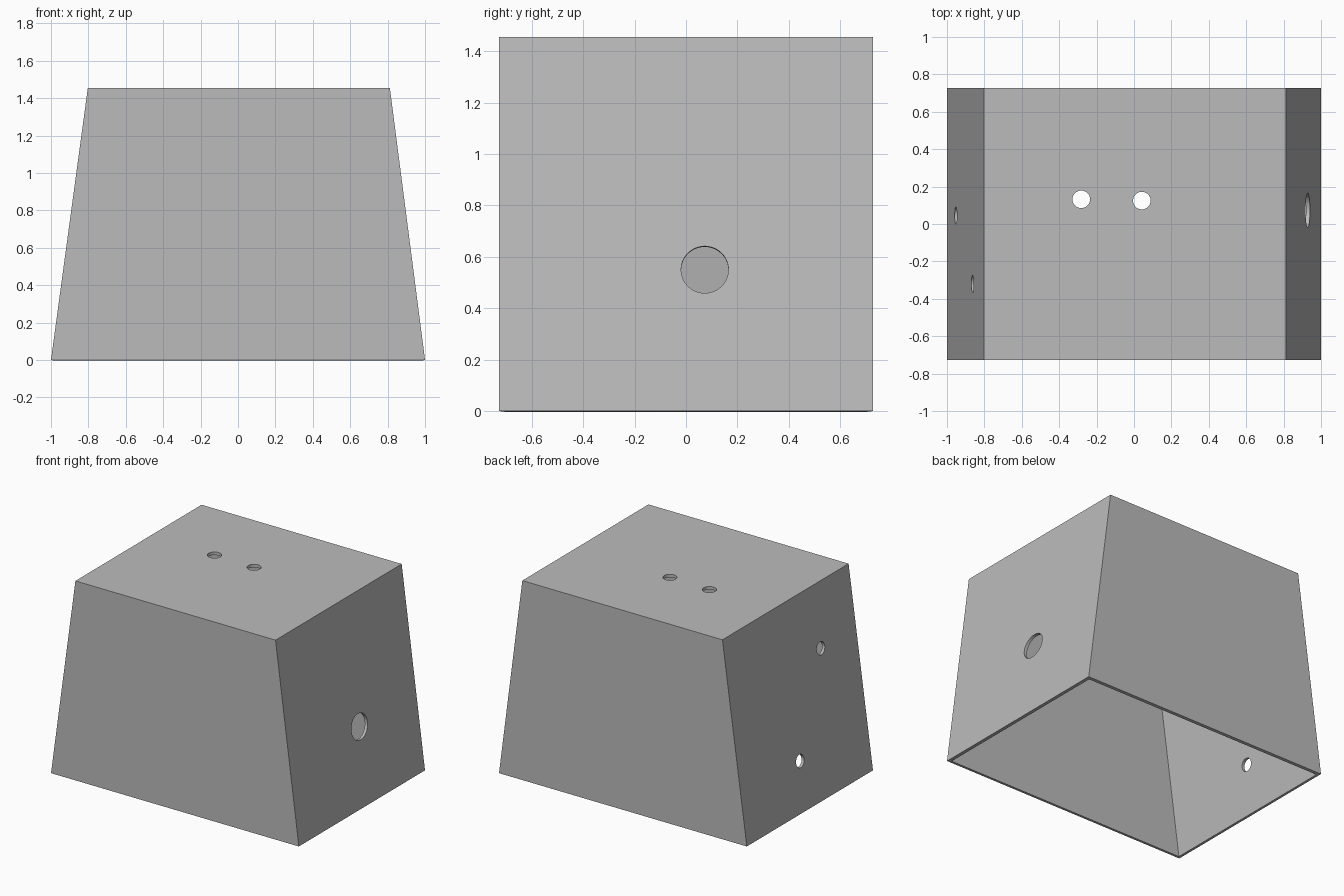
import bpy
import bmesh
from mathutils import Vector

if "Cube" in bpy.data.objects:
    bpy.data.objects.remove(bpy.data.objects["Cube"], do_unlink=True)

HEIGHT, DEPTH, WALL = 1.455, 0.727, 0.022
TOP_LEFT, TOP_RIGHT = 0.812, -0.803

grey = bpy.data.materials.new("plain grey")
grey.use_nodes = True
colour = (0.5, 0.5, 0.5, 1)
grey.diffuse_color = colour
grey.node_tree.nodes["Principled BSDF"].inputs["Base Color"].default_value = colour


def add_object(name, bm):
    mesh = bpy.data.meshes.new(name)
    bm.to_mesh(mesh)
    bm.free()
    mesh.materials.append(grey)
    obj = bpy.data.objects.new(name, mesh)
    bpy.context.collection.objects.link(obj)
    return obj


# Tapered cover: extruded trapezoid, open underneath, with thin walls
bm = bmesh.new()
outline = [(-1, 0), (1, 0), (TOP_LEFT, HEIGHT), (TOP_RIGHT, HEIGHT)]
front = bm.faces.new([bm.verts.new((x, -DEPTH, z)) for x, z in outline])
extruded = bmesh.ops.extrude_face_region(bm, geom=[front], use_keep_orig=True)["geom"]
bmesh.ops.translate(bm, vec=(0, 2 * DEPTH, 0),
                    verts=[v for v in extruded if isinstance(v, bmesh.types.BMVert)])
bmesh.ops.recalc_face_normals(bm, faces=bm.faces)
bottom = min(bm.faces, key=lambda f: f.calc_center_median().z)
bmesh.ops.delete(bm, geom=[bottom], context="FACES_ONLY")
cover = add_object("tapered_cover", bm)
walls = cover.modifiers.new("walls", "SOLIDIFY")
walls.thickness = WALL
walls.offset = -1
walls.use_even_offset = True
walls.use_quality_normals = True


def drill(name, centre, normal, radius):
    """Cut a round hole square to the wall at the given point."""
    bm = bmesh.new()
    bmesh.ops.create_cone(bm, cap_ends=True, segments=48, radius1=radius,
                          radius2=radius, depth=0.16)
    cutter = add_object(name, bm)
    cutter.rotation_euler = Vector(normal).to_track_quat("Z", "Y").to_euler()
    cutter.location = centre
    cutter.hide_render = True
    cutter.display_type = "WIRE"
    cut = cover.modifiers.new(name, "BOOLEAN")
    cut.operation = "DIFFERENCE"
    cut.solver = "EXACT"
    cut.object = cutter
    return cutter


def drill_side(name, side, y, z, radius):
    """Place a hole on a sloping side wall."""
    top = TOP_LEFT if side > 0 else -TOP_RIGHT
    slope = (1 - top) / HEIGHT
    return drill(name, (side * (1 - slope * z), y, z), (side, 0, slope), radius)


# Holes in the top and both sloping sides
cutters = [
    drill("top_hole_right", (-0.282, 0.132, HEIGHT), (0, 0, 1), 0.047),
    drill("top_hole_left", (0.042, 0.125, HEIGHT), (0, 0, 1), 0.047),
    drill_side("large_side_hole", 1, 0.073, 0.55, 0.092),
    drill_side("lower_side_hole", -1, 0.045, 0.35, 0.046),
    drill_side("upper_side_hole", -1, -0.32, 1.01, 0.046),
]

# Bake the wall and hole modifiers into the cover
bpy.context.view_layer.update()
evaluated = cover.evaluated_get(bpy.context.evaluated_depsgraph_get())
baked = bpy.data.meshes.new_from_object(evaluated)
cover.modifiers.clear()
cover.data = baked
for cutter in cutters:
    bpy.data.objects.remove(cutter, do_unlink=True)

# Smooth hole walls with sharp rims
bpy.ops.object.select_all(action="DESELECT")
bpy.context.view_layer.objects.active = cover
cover.select_set(True)
bpy.ops.object.shade_smooth_by_angle()
